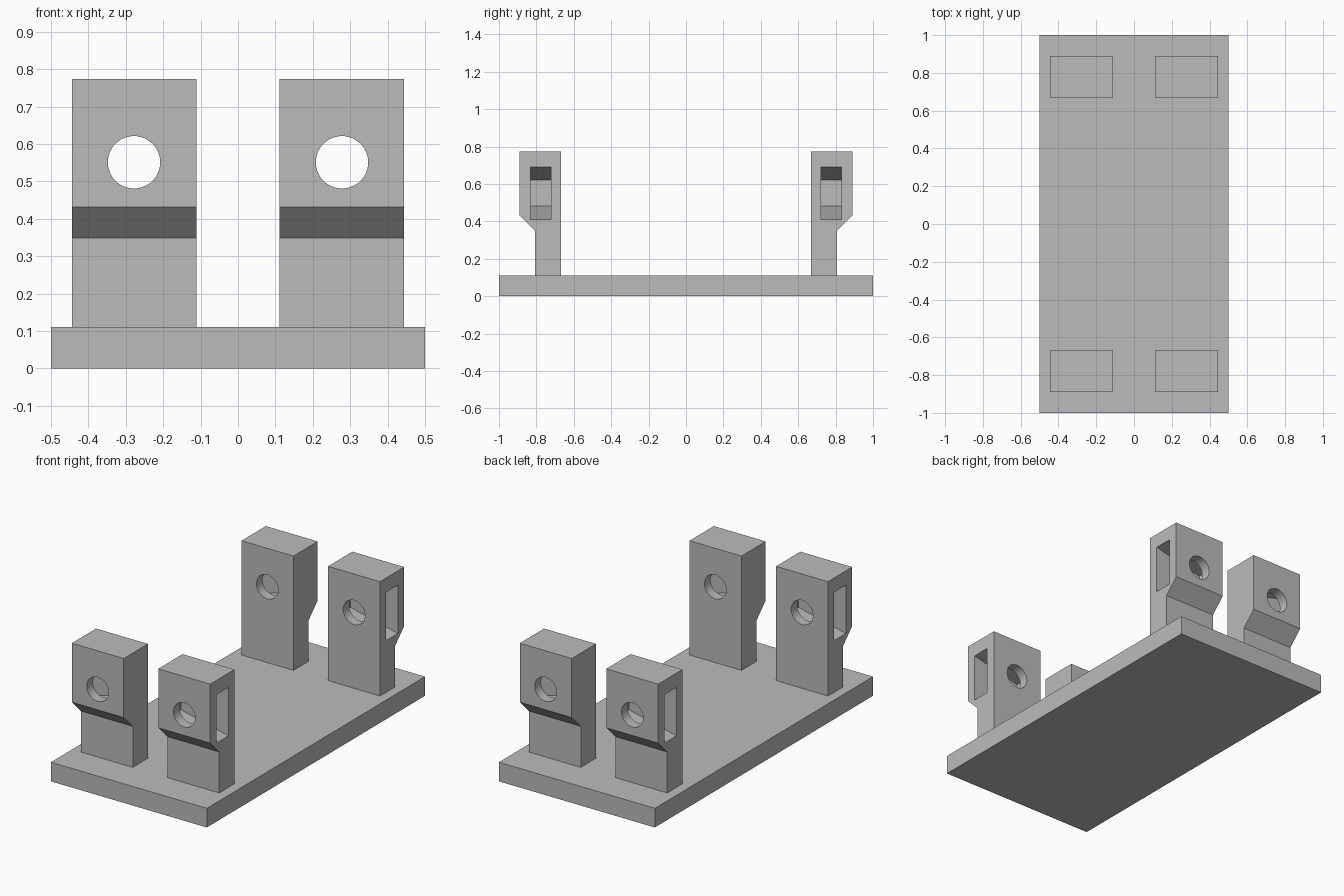
import bpy
import bmesh
from mathutils import Matrix, Vector

cube = bpy.data.objects.get("Cube")
if cube:
    bpy.data.objects.remove(cube, do_unlink=True)

grey = bpy.data.materials.new("plain grey")
grey.use_nodes = True
colour = (0.5, 0.5, 0.5, 1)
grey.diffuse_color = colour
grey.node_tree.nodes["Principled BSDF"].inputs["Base Color"].default_value = colour


def add_object(name, bm):
    bmesh.ops.recalc_face_normals(bm, faces=bm.faces)
    mesh = bpy.data.meshes.new(name)
    bm.to_mesh(mesh)
    bm.free()
    mesh.materials.append(grey)
    obj = bpy.data.objects.new(name, mesh)
    bpy.context.collection.objects.link(obj)
    return obj


def prism(name, outline, start, sweep):
    """Sweep a closed outline of 3D points along a vector."""
    bm = bmesh.new()
    face = bm.faces.new([bm.verts.new(Vector(p) + Vector(start)) for p in outline])
    result = bmesh.ops.extrude_face_region(bm, geom=[face], use_keep_orig=True)
    moved = [g for g in result["geom"] if isinstance(g, bmesh.types.BMVert)]
    bmesh.ops.translate(bm, verts=moved, vec=sweep)
    return add_object(name, bm)


# Base plate
BASE = 0.111
prism("base_plate", [(-0.5, -1, 0), (0.5, -1, 0), (0.5, 1, 0), (-0.5, 1, 0)],
      (0, 0, 0), (0, 0, BASE))

# Front left post: side profile with an outward overhang, swept along x
INNER, OUTER = 0.111, 0.444
profile = [(-0.667, BASE), (-0.667, 0.774), (-0.889, 0.774),
           (-0.889, 0.432), (-0.806, 0.349), (-0.806, BASE)]
post = prism("front_left_post", [(0, y, z) for y, z in profile],
             (INNER, 0, 0), (OUTER - INNER, 0, 0))

# Round hole through the post
HOLE_Z = 0.551
bm = bmesh.new()
bmesh.ops.create_cone(bm, cap_ends=True, segments=64, radius1=0.07, radius2=0.07, depth=0.5,
                      matrix=Matrix.Translation((0.278, -0.778, HOLE_Z)) @ Matrix.Rotation(1.5707963, 4, "X"))
hole = add_object("hole_cutter", bm)

# Tapered slot, open on the outer side and narrowing towards a thin inner wall
WALL, OPEN = 0.139, 0.464
taper = 0.07 / (OUTER - WALL)
mouth = 0.07 + taper * (OPEN - WALL)
slot = prism("slot_cutter",
             [(WALL, 0, HOLE_Z - 0.07), (OPEN, 0, HOLE_Z - mouth),
              (OPEN, 0, HOLE_Z + mouth), (WALL, 0, HOLE_Z + 0.07)],
             (0, -0.831, 0), (0, 0.108, 0))

for cutter in (slot, hole):
    mod = post.modifiers.new(cutter.name, "BOOLEAN")
    mod.operation = "DIFFERENCE"
    mod.solver = "EXACT"
    mod.object = cutter

# Bake the cuts and drop the cutters
graph = bpy.context.evaluated_depsgraph_get()
cut_mesh = bpy.data.meshes.new_from_object(post.evaluated_get(graph))
post.modifiers.clear()
post.data = cut_mesh
for cutter in (slot, hole):
    bpy.data.objects.remove(cutter, do_unlink=True)

# Mirror the post to the other three corners
posts = [post]
for name, sx, sy in (("front_right_post", -1, 1), ("back_left_post", 1, -1),
                     ("back_right_post", -1, -1)):
    bm = bmesh.new()
    bm.from_mesh(cut_mesh)
    bmesh.ops.scale(bm, verts=bm.verts, vec=(sx, sy, 1))
    posts.append(add_object(name, bm))

# Smooth hole walls, sharp everywhere else
bpy.ops.object.select_all(action="DESELECT")
for obj in posts:
    obj.select_set(True)
bpy.context.view_layer.objects.active = post
bpy.ops.object.shade_smooth_by_angle(angle=0.5)
